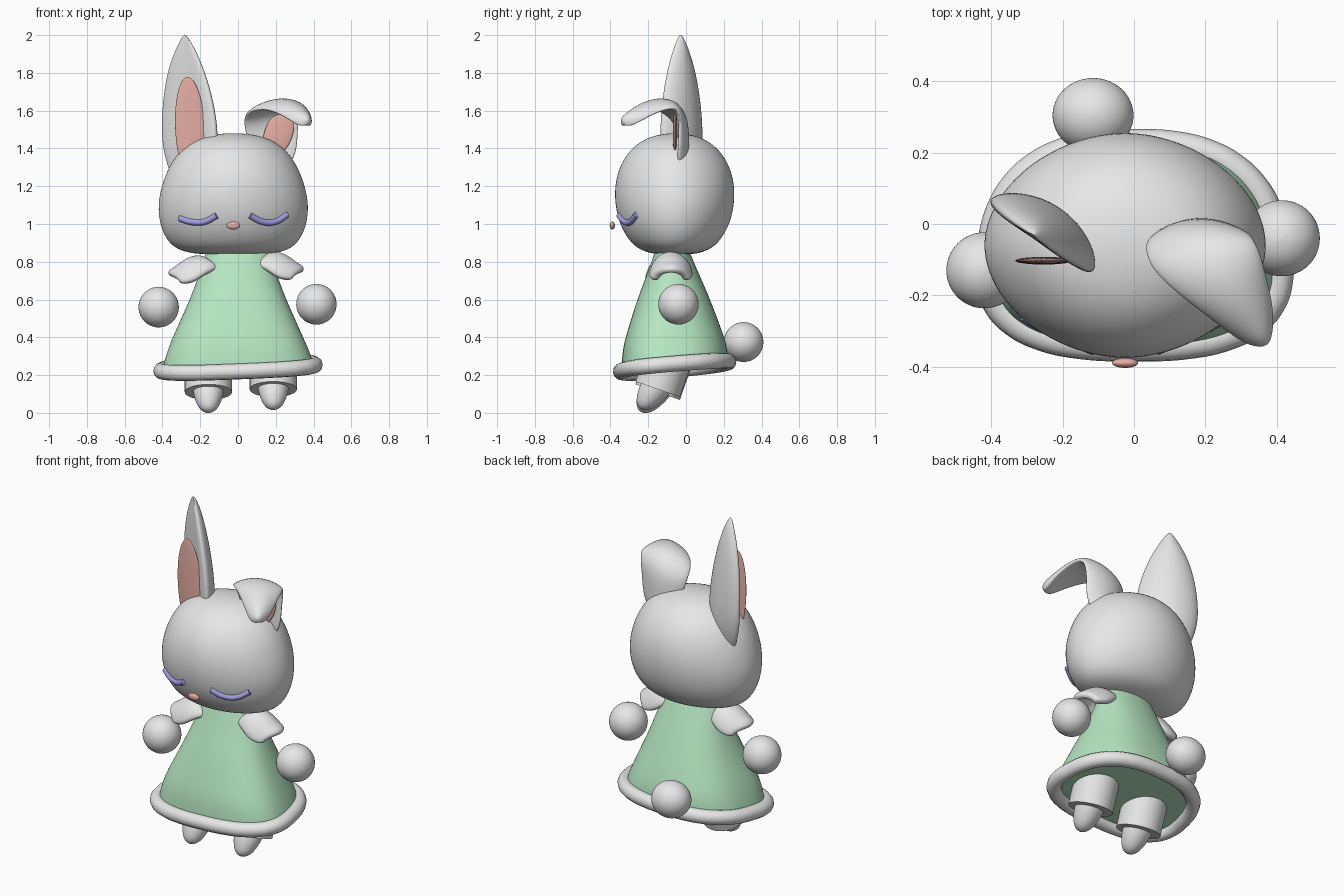
import bpy
import math
from mathutils import Vector as V, Matrix

cube = bpy.data.objects.get("Cube")
if cube:
    bpy.data.objects.remove(cube, do_unlink=True)


def material(name, rgb):
    m = bpy.data.materials.new(name)
    m.use_nodes = True
    m.diffuse_color = (*rgb, 1)
    m.node_tree.nodes["Principled BSDF"].inputs["Base Color"].default_value = (*rgb, 1)
    return m


WHITE = material("soft white", (0.8, 0.8, 0.8))
GREEN = material("mint green", (0.48, 0.82, 0.55))
PINK = material("dusty pink", (0.78, 0.42, 0.37))
LILAC = material("lilac", (0.39, 0.36, 0.82))


def add(name, data, mat):
    ob = bpy.data.objects.new(name, data)
    bpy.context.collection.objects.link(ob)
    data.materials.append(mat)
    return ob


def mesh_object(name, verts, faces, mat, subdiv=2):
    me = bpy.data.meshes.new(name)
    me.from_pydata(verts, [], faces)
    me.shade_smooth()
    ob = add(name, me, mat)
    if subdiv:
        mod = ob.modifiers.new("Smooth", "SUBSURF")
        mod.levels = mod.render_levels = subdiv
    else:
        me.set_sharp_from_angle(angle=math.radians(40))
    return ob


def outline(c, u, v, power=2, bend=0, n=24):
    """Superellipse around c with half axes u and v, optionally cupped."""
    pts = []
    for i in range(n):
        a = math.tau * i / n
        x, y = (math.copysign(abs(k) ** (2 / power), k) for k in (math.cos(a), math.sin(a)))
        pts.append(V(c) + V(u) * x + V(v) * (y + bend * (1 - x * x)))
    return pts


def loft(name, rings, mat, subdiv=2):
    n = len(rings[0])
    faces = [(r * n + i, r * n + (i + 1) % n, (r + 1) * n + (i + 1) % n, (r + 1) * n + i)
             for r in range(len(rings) - 1) for i in range(n)]
    last = (len(rings) - 1) * n
    faces += [tuple(reversed(range(n))), tuple(range(last, last + n))]
    return mesh_object(name, [p for r in rings for p in r], faces, mat, subdiv)


def ball(name, loc, radii, mat, tilt=0):
    steps = [math.pi * (k + 0.1) / 16.2 for k in range(17)]
    rings = [outline((0, 0, -math.cos(t) * radii[2]), (radii[0] * math.sin(t), 0, 0),
                     (0, radii[1] * math.sin(t), 0), n=32) for t in steps]
    ob = loft(name, rings, mat, 1)
    ob.matrix_world = Matrix.Translation(loc) @ Matrix.Rotation(tilt, 4, "Y")
    return ob


def tube(name, points, radius, mat, cyclic=False):
    cu = bpy.data.curves.new(name, "CURVE")
    cu.dimensions = "3D"
    cu.bevel_depth, cu.bevel_resolution, cu.use_fill_caps = radius, 4, True
    sp = cu.splines.new("BEZIER")
    sp.bezier_points.add(len(points) - 1)
    for bp, p in zip(sp.bezier_points, points):
        bp.co = p
        bp.handle_left_type = bp.handle_right_type = "AUTO"
    sp.use_cyclic_u = cyclic
    return add(name, cu, mat)


# Head: height, half width, half depth
HEAD = [(0.838, 0.12, 0.06), (0.844, 0.23, 0.13), (0.87, 0.31, 0.2), (0.92, 0.36, 0.25),
        (1.0, 0.394, 0.295), (1.1, 0.404, 0.319), (1.2, 0.385, 0.321), (1.3, 0.347, 0.298),
        (1.39, 0.287, 0.243), (1.45, 0.2, 0.165), (1.475, 0.1, 0.08), (1.48, 0.03, 0.02)]
head = loft("head", [outline((-0.025, -0.06, z), (w, 0, 0), (0, d, 0), 1.9)
                     for z, w, d in HEAD], WHITE)

# Closed eyes, laid on the surface of the head
bpy.context.view_layer.update()
skin = head.evaluated_get(bpy.context.evaluated_depsgraph_get())
EYES = {"right_eye": [(-0.308, 1.03), (-0.25, 1.012), (-0.18, 1.012), (-0.112, 1.045)],
        "left_eye": [(0.063, 1.045), (0.13, 1.012), (0.195, 1.012), (0.26, 1.05)]}
for name, pts in EYES.items():
    path = []
    for x, z in pts:
        hit, loc, _, _ = skin.ray_cast(V((x, -2, z)), V((0, 1, 0)))
        path.append(loc if hit else V((x, -0.33, z)))
    tube(name, path, 0.017, LILAC)

ball("nose", (-0.025, -0.39, 0.992), (0.037, 0.014, 0.021), PINK)

# Upright ear: height, centre x, half width, half thickness
EAR = [(1.15, -0.25, 0.05, 0.02), (1.28, -0.252, 0.14, 0.045), (1.4, -0.255, 0.173, 0.055),
       (1.5, -0.257, 0.18, 0.055), (1.65, -0.265, 0.162, 0.05), (1.8, -0.275, 0.122, 0.04),
       (1.91, -0.279, 0.07, 0.027), (1.98, -0.281, 0.026, 0.013), (2.003, -0.282, 0.004, 0.003)]
across, back = V((0.82, -0.57, 0)), V((0.57, 0.82, 0))
loft("upright_ear", [outline((x, -0.03, z), across * w, back * t, 2, 0.65)
                     for z, x, w, t in EAR], WHITE)
ball("upright_ear_lining", (-0.253, -0.103, 1.5), (0.08, 0.011, 0.28), PINK, math.radians(-3))

# Folded ear: centre, direction across, half width
FOLD = [((0.2, -0.02, 1.28), (1, 0, 0), 0.06), ((0.19, -0.02, 1.38), (1, 0, 0), 0.125),
        ((0.175, -0.02, 1.5), (1, 0.05, 0), 0.14), ((0.175, -0.035, 1.57), (1, 0.15, 0.05), 0.15),
        ((0.19, -0.08, 1.622), (1, 0.3, 0.05), 0.15), ((0.24, -0.14, 1.634), (0.9, 0.45, 0), 0.13),
        ((0.29, -0.21, 1.612), (0.85, 0.5, 0), 0.1), ((0.335, -0.275, 1.572), (0.8, 0.55, 0), 0.073),
        ((0.36, -0.32, 1.54), (0.8, 0.6, 0), 0.045), ((0.37, -0.335, 1.528), (0.8, 0.6, 0), 0.015)]
rings = []
for i, (c, d, w) in enumerate(FOLD):
    along = V(FOLD[min(i + 1, len(FOLD) - 1)][0]) - V(FOLD[max(i - 1, 0)][0])
    d = V(d).normalized()
    outer = along.cross(d).normalized() * min(0.029, w * 0.7)
    rings.append(outline(V(c) - outer * 0.6, d * w, outer, 2, 0.9))
loft("folded_ear", rings, WHITE)
ball("folded_ear_lining", (0.215, -0.058, 1.48), (0.075, 0.012, 0.13), PINK, math.radians(20))


# Dress with a tilted hem that narrows towards the back
def hem_height(p):
    return 0.245 + 0.04 * p.x + 0.09 * (p.y + 0.07)


DRESS = [(0.9, 0.15, 0.075, -0.075), (0.85, 0.172, 0.093, -0.073), (0.72, 0.212, 0.145, -0.068),
         (0.6, 0.258, 0.195, -0.065), (0.45, 0.325, 0.247, -0.06), (0.35, 0.37, 0.279, -0.058),
         (0.25, 0.404, 0.286, -0.06), (0.245, 0.396, 0.28, -0.06)]
rings = [outline((0, y, z), (w, 0, 0), (0, d, 0), 2 + min(0.6, (0.9 - z) * 1.1))
         for z, w, d, y in DRESS]
for ring in rings[3:]:
    for p in ring:
        p.x *= 1 - 0.4 * (p.y + 0.08)
for ring in rings[-2:]:
    for p in ring:
        p.z = hem_height(p)
rings[-1] = [p - V((0, 0, 0.01)) for p in rings[-1]]
loft("dress", [list(reversed(r)) for r in rings], GREEN)
tube("fluffy_hem", [p * 0.995 for p in rings[-2]], 0.042, WHITE, True)

# Legs: cuff and tapered foot
DOWN, FRONT = V((0, -0.33, -0.94)), V((0, 0.94, -0.33))
FOOT = [(-0.04, 0.085), (0.0, 0.082), (0.04, 0.072), (0.08, 0.056), (0.105, 0.034), (0.115, 0.008)]
for side, x, lift in (("right", -0.157, 0), ("left", 0.187, 0.015)):
    base = V((x, -0.15, 0.11 + lift))
    loft(side + "_cuff", [outline(base + DOWN * t, (0.125, 0, 0), FRONT * 0.125, n=48)
                          for t in (0, -0.22)], WHITE, 0)
    loft(side + "_foot", [outline(base + V((0, -0.015 - t * 0.25, 0)) + DOWN * t, (-r, 0, 0), FRONT * r)
                          for t, r in FOOT], WHITE)

# Cap sleeves: arched shells flaring outwards
SLEEVE = [(0.15, 0.83, 0.05, 0.05), (0.21, 0.838, 0.085, 0.08), (0.26, 0.815, 0.1, 0.095),
          (0.305, 0.778, 0.096, 0.075), (0.35, 0.752, 0.08, 0.05)]
for side, s, y0, drop in (("right", -1, -0.1, 0.02), ("left", 1, -0.08, 0)):
    cols, verts = 9, []
    for x, top, w, h in SLEEVE:
        for k in range(cols):
            a = math.pi * (k / (cols - 1) - 0.5)
            verts.append((s * (x + drop - 0.065 * math.sin(a) ** 2),
                          y0 + w * math.sin(a), top - drop - h * (1 - math.cos(a))))
    faces = [(r * cols + k, r * cols + k + 1, (r + 1) * cols + k + 1, (r + 1) * cols + k)
             for r in range(len(SLEEVE) - 1) for k in range(cols - 1)]
    sleeve = mesh_object(side + "_sleeve", verts, faces, WHITE)
    shell = sleeve.modifiers.new("Shell", "SOLIDIFY")
    shell.thickness, shell.offset = 0.045, 0
    sleeve.modifiers.move(1, 0)

# Hands and tail
ball("right_hand", (-0.42, -0.13, 0.56), (0.108,) * 3, WHITE)
ball("left_hand", (0.415, -0.04, 0.575), (0.108,) * 3, WHITE)
ball("tail", (-0.115, 0.305, 0.375), (0.115, 0.106, 0.106), WHITE)
